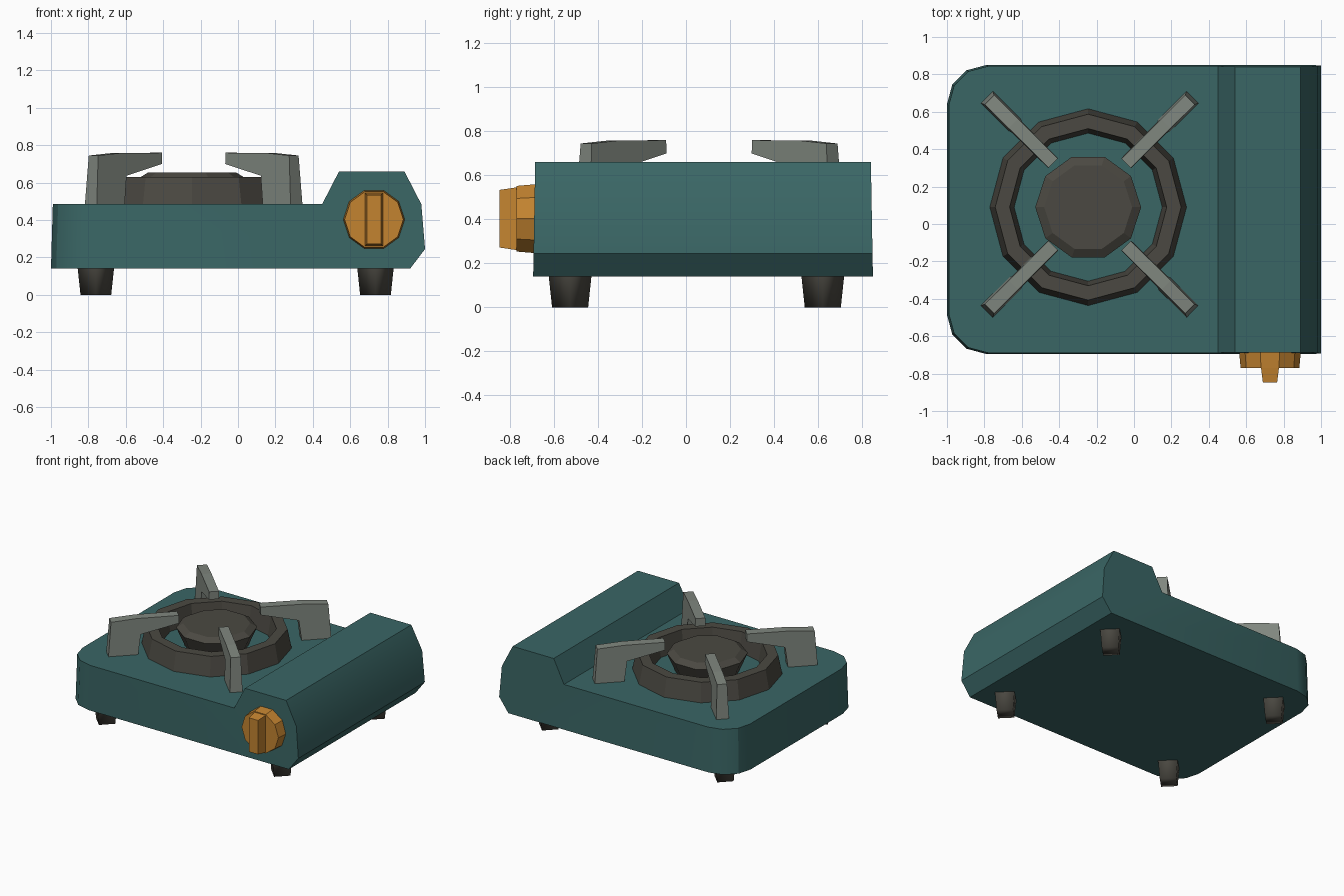
import bpy, bmesh, math
from mathutils import Matrix, Vector

if "Cube" in bpy.data.objects:
    bpy.data.objects.remove(bpy.data.objects["Cube"])


def material(name, rgb):
    m = bpy.data.materials.new(name)
    m.diffuse_color = (*rgb, 1)
    m.use_nodes = True
    m.node_tree.nodes["Principled BSDF"].inputs["Base Color"].default_value = m.diffuse_color
    return m


TEAL = material("teal enamel", (0.042, 0.133, 0.130))
DARK = material("dark iron", (0.070, 0.066, 0.054))
STEEL = material("grey steel", (0.216, 0.242, 0.212))
AMBER = material("amber plastic", (0.55, 0.23, 0.03))


def finish(name, bm, mat, angle=None):
    bmesh.ops.recalc_face_normals(bm, faces=bm.faces)
    me = bpy.data.meshes.new(name)
    bm.to_mesh(me)
    bm.free()
    me.materials.append(mat)
    ob = bpy.data.objects.new(name, me)
    bpy.context.collection.objects.link(ob)
    if angle:
        bpy.context.view_layer.objects.active = ob
        ob.select_set(True)
        bpy.ops.object.shade_smooth_by_angle(angle=math.radians(angle))
        ob.select_set(False)
    return ob


def loft(bm, loops, closed=False):
    """Skin a list of equal-length loops; cap the ends or close the tube."""
    rows = [[bm.verts.new(p) for p in lp] for lp in loops]
    n = len(rows[0])
    pairs = list(zip(rows, rows[1:]))
    if closed:
        pairs.append((rows[-1], rows[0]))
    else:
        bm.faces.new(rows[0])
        bm.faces.new(rows[-1])
    for a, b in pairs:
        for i in range(n):
            j = (i + 1) % n
            bm.faces.new((a[i], a[j], b[j], b[i]))


def lathe(name, centre, profile, sides, mat, closed=False, angle=None, tilt=Matrix()):
    """Turn (radius, height) points around z, then tilt and move into place."""
    bm = bmesh.new()
    loft(bm, [[tilt @ Vector((r * math.cos(t), r * math.sin(t), z)) + Vector(centre)
               for t in (2 * math.pi * i / sides for i in range(sides))]
              for r, z in profile], closed)
    return finish(name, bm, mat, angle)


# Body: side profile extruded in depth, left corners rounded, slight draft
profile = [(-1, .14), (.92, .14), (1, .245), (.98, .485), (.89, .66),
           (.54, .66), (.45, .485), (-1, .485)]
bm = bmesh.new()
loft(bm, [[(x, y, z) for x, z in profile] for y in (-.695, .85)])
corners = [e for e in bm.edges if all(v.co.x < -.99 for v in e.verts)
           and abs(e.verts[0].co.z - e.verts[1].co.z) > .1]
bmesh.ops.bevel(bm, geom=corners, offset=.21, segments=3, profile=.5, affect='EDGES')
for v in bm.verts:
    k = 1 - .012 * (v.co.z - .14) / .52
    v.co.y = .0775 + (v.co.y - .0775) * k
    if v.co.x < 0:
        v.co.x += .01 * (v.co.z - .14) / .345
finish("body", bm, TEAL, 30)

# Feet: four tapered diamond pegs
for x, sx in ((-.76, "left"), (.735, "right")):
    for y, sy in ((-.527, "front"), (.622, "back")):
        lathe(f"{sy}_{sx}_foot", (x, y, 0), [(.082, 0), (.098, .15)], 4, DARK, angle=91)

# Burner ring and burner head
lathe("burner_ring", (-.245, .09, 0),
      [(.527, .48), (.497, .63), (.42, .63), (.395, .48)], 12, DARK, closed=True)
lathe("burner_head", (-.245, .09, 0),
      [(.22, .48), (.283, .625), (.235, .655)], 10, DARK)

# Pan supports: bracket profile (fraction along the arm, height), mirrored to four
bracket = [(1, .48), (.96, .745), (.6, .759), (0, .76), (0, .70), (.54, .637), (.58, .48)]
inner, outer = Vector((.195, .22)), Vector((.55, .573))
side = (outer - inner).normalized().orthogonal()
for sx, nx in ((-1, "left"), (1, "right")):
    for sy, ny in ((-1, "front"), (1, "back")):
        bm = bmesh.new()
        loops = []
        for s in (-1, 1):
            lp = []
            for t, z in bracket:
                w = .045 - .010 * (z - .485) / .275
                p = inner.lerp(outer, t) + side * s * w
                lp.append((-.237 + sx * p.x, .105 + sy * p.y, z))
            loops.append(lp)
        loft(bm, loops)
        finish(f"{ny}_{nx}_support", bm, STEEL)

# Control knob: tapered disc with a grip bar
KNOB = (.727, 0, .403)
lathe("knob", KNOB, [(.165, .68), (.157, .77)], 10, AMBER,
      tilt=Matrix.Rotation(math.radians(90), 4, 'X'))
bm = bmesh.new()
loft(bm, [[(KNOB[0] + a * w, y, KNOB[2] + b * h)
           for a, b in ((-1, -1), (1, -1), (1, 1), (-1, 1))]
          for y, w, h in ((-.76, .049, .144), (-.848, .038, .131))])
finish("knob_grip", bm, AMBER)
